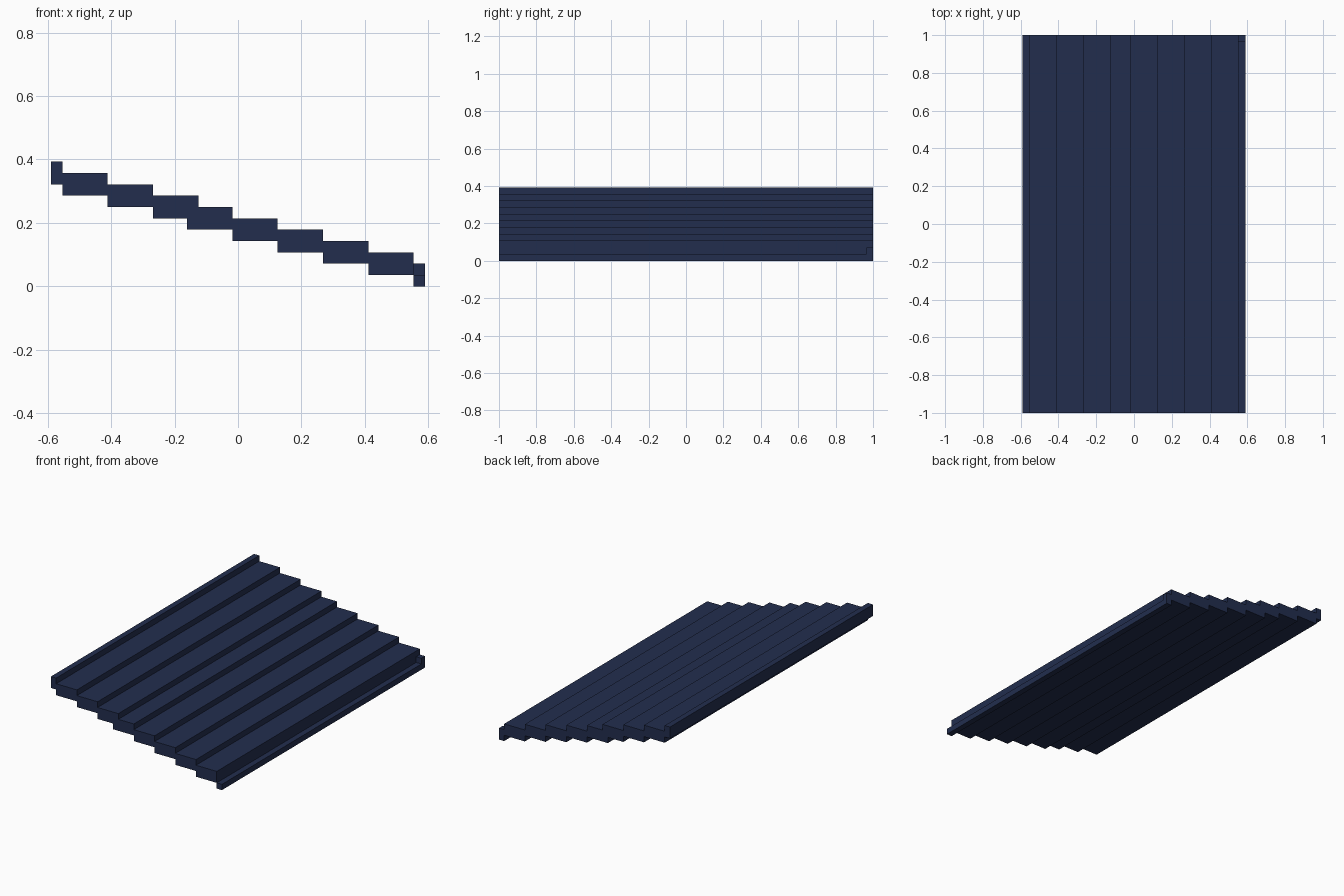
import bpy, bmesh

if "Cube" in bpy.data.objects:
    bpy.data.objects.remove(bpy.data.objects["Cube"])

U = 2 / 56            # block unit
HALF = 28             # half length in units

navy = bpy.data.materials.new("dark navy")
navy.diffuse_color = (0.0160, 0.0265, 0.0760, 1)
navy.use_nodes = True
navy.node_tree.nodes["Principled BSDF"].inputs["Base Color"].default_value = navy.diffuse_color


def extrude_profile(name, points, y0, y1):
    """Extrude an x-z outline (in units) from y0 to y1."""
    bm = bmesh.new()
    face = bm.faces.new([bm.verts.new((x * U, y0 * U, z * U)) for x, z in points])
    ext = bmesh.ops.extrude_face_region(bm, geom=[face])
    moved = [v for v in ext["geom"] if isinstance(v, bmesh.types.BMVert)]
    bmesh.ops.translate(bm, verts=moved, vec=(0, (y1 - y0) * U, 0))
    bmesh.ops.recalc_face_normals(bm, faces=bm.faces)
    mesh = bpy.data.meshes.new(name)
    bm.to_mesh(mesh)
    bm.free()
    mesh.materials.append(navy)
    obj = bpy.data.objects.new(name, mesh)
    bpy.context.collection.objects.link(obj)
    return obj


# Stepped roof slab: each tread drops one unit and is two units thick
top_x = [-16.5, -15.5, -11.5, -7.5, -3.5, -0.5, 3.5, 7.5, 11.5, 15.5, 16.5]
bottom_x = list(top_x)
bottom_x[4] = -4.5    # the two middle treads overlap by one unit
top, bottom = [], []
for i in range(10):
    z_top = 1 if i == 9 else 11 - i      # the low lip is only one unit thick
    top += [(top_x[i], z_top), (top_x[i + 1], z_top)]
    bottom += [(bottom_x[i], 9 - i), (bottom_x[i + 1], 9 - i)]
# the lip top meets the last tread's underside level, so drop repeated points
outline = []
for p in top + bottom[::-1]:
    if p not in outline:
        outline.append(p)

# The lip touches the slab only along an edge, so it is its own part
slab = [p for p in outline if p[0] < 16 and p != (15.5, 0)]
extrude_profile("stepped_slab", slab, -HALF, HALF)
extrude_profile("low_lip", [(15.5, 0), (16.5, 0), (16.5, 1), (15.5, 1)], -HALF, HALF)

# Small raised block at the back end of the lip
extrude_profile("lip_end_block", [(15.5, 1), (16.5, 1), (16.5, 2), (15.5, 2)], HALF - 1, HALF)
